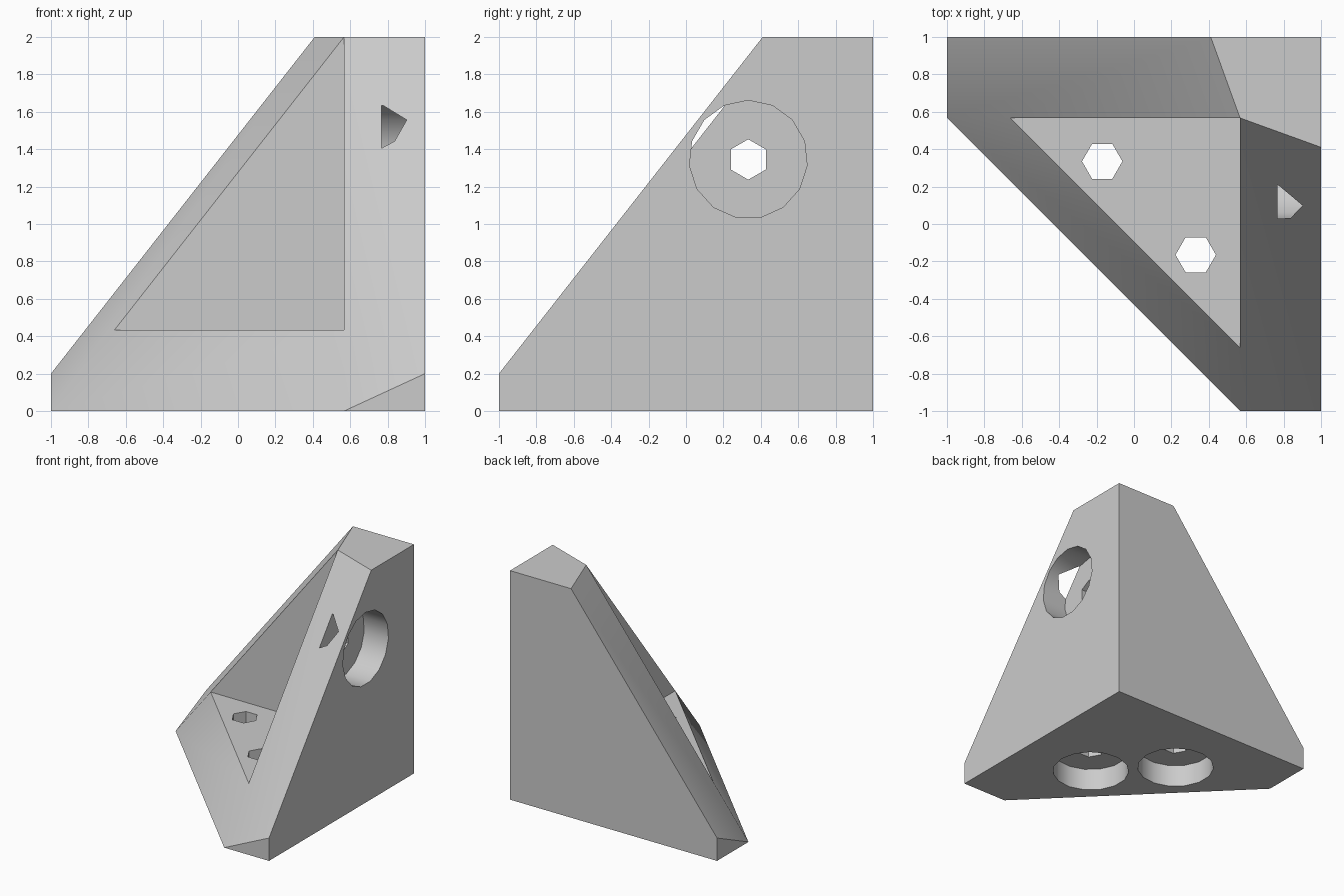
import bpy, bmesh, math

default_cube = bpy.data.objects.get("Cube")
if default_cube:
    bpy.data.objects.remove(default_cube, do_unlink=True)

grey = bpy.data.materials.new("light grey")
grey.use_nodes = True
grey.diffuse_color = (0.6, 0.6, 0.6, 1)
grey.node_tree.nodes["Principled BSDF"].inputs["Base Color"].default_value = (0.6, 0.6, 0.6, 1)


def make_object(name, polygons):
    """Build a closed solid from polygons that share corner points."""
    bm = bmesh.new()
    for polygon in polygons:
        bm.faces.new([bm.verts.new(p) for p in polygon])
    bmesh.ops.remove_doubles(bm, verts=bm.verts, dist=0.0005)
    bmesh.ops.recalc_face_normals(bm, faces=bm.faces)
    mesh = bpy.data.meshes.new(name)
    bm.to_mesh(mesh)
    bm.free()
    mesh.materials.append(grey)
    obj = bpy.data.objects.new(name, mesh)
    bpy.context.collection.objects.link(obj)
    return obj


def swap(polygon):
    """Mirror across the diagonal plane between the two walls."""
    return [(y, x, z) for x, y, z in polygon]


# Corner bracket: two walls and a floor meeting at the back left corner
inner, floor, lip, top = 0.567, 0.432, 0.2, 2.0
slope_run = (inner + 1) / top
tip = -1 + slope_run * (top - lip)
toe = -1 + slope_run * floor

outer_wall = [(1, 1, 0), (-1, 1, 0), (-1, 1, lip), (tip, 1, top), (1, 1, top)]
slope = [(-1, 1, lip), (tip, 1, top), (inner, inner, top), (toe, inner, floor), (-1, inner, 0)]
end_cap = [(-1, 1, 0), (-1, 1, lip), (-1, inner, 0)]
inner_wall = [(inner, inner, top), (toe, inner, floor), (inner, inner, floor)]

faces = []
for polygon in (outer_wall, slope, end_cap, inner_wall):
    faces += [polygon, swap(polygon)]
faces += [
    [(1, 1, top), (tip, 1, top), (inner, inner, top), (1, tip, top)],
    [(1, 1, 0), (-1, 1, 0), (-1, inner, 0), (inner, -1, 0), (1, -1, 0)],
    [(-1, inner, 0), (inner, -1, 0), (inner, toe, floor), (toe, inner, floor)],
    [(inner, inner, floor), (toe, inner, floor), (inner, toe, floor)],
]
bracket = make_object("corner_bracket", faces)


def cut_prism(u, v, radius, sides, start, end, sideways):
    """Cut a straight hole, upwards or sideways along x."""
    rings = []
    for h in (start, end):
        ring = []
        for i in range(sides):
            a = math.tau * i / sides
            p = (u + radius * math.cos(a), v + radius * math.sin(a), h)
            ring.append(p[::-1] if sideways else p)
        rings.append(ring)
    low, high = rings
    sides_faces = [[low[i - 1], low[i], high[i], high[i - 1]] for i in range(sides)]
    cutter = make_object("hole_cutter", [low, high] + sides_faces)
    cutter.hide_render = True
    mod = bracket.modifiers.new("hole", "BOOLEAN")
    mod.operation = "DIFFERENCE"
    mod.solver = "EXACT"
    mod.object = cutter
    bpy.context.view_layer.objects.active = bracket
    bpy.ops.object.modifier_apply(modifier=mod.name)
    bpy.data.objects.remove(cutter, do_unlink=True)


# Screw holes: a wide round recess from outside and a hexagonal through hole
for u, v, sideways in ((-0.17, 0.335, False), (0.33, -0.165, False), (1.345, 0.333, True)):
    outside, seat, inside = (1.1, 0.766, 0.4) if sideways else (-0.1, 0.196, 0.6)
    cut_prism(u, v, 0.316, 15, outside, seat, sideways)
    cut_prism(u, v, 0.108, 6, outside, inside, sideways)

# Smooth recess walls, crisp edges everywhere else
bpy.ops.object.select_all(action="DESELECT")
bracket.select_set(True)
bpy.context.view_layer.objects.active = bracket
bpy.ops.object.shade_smooth_by_angle(angle=math.radians(30))
